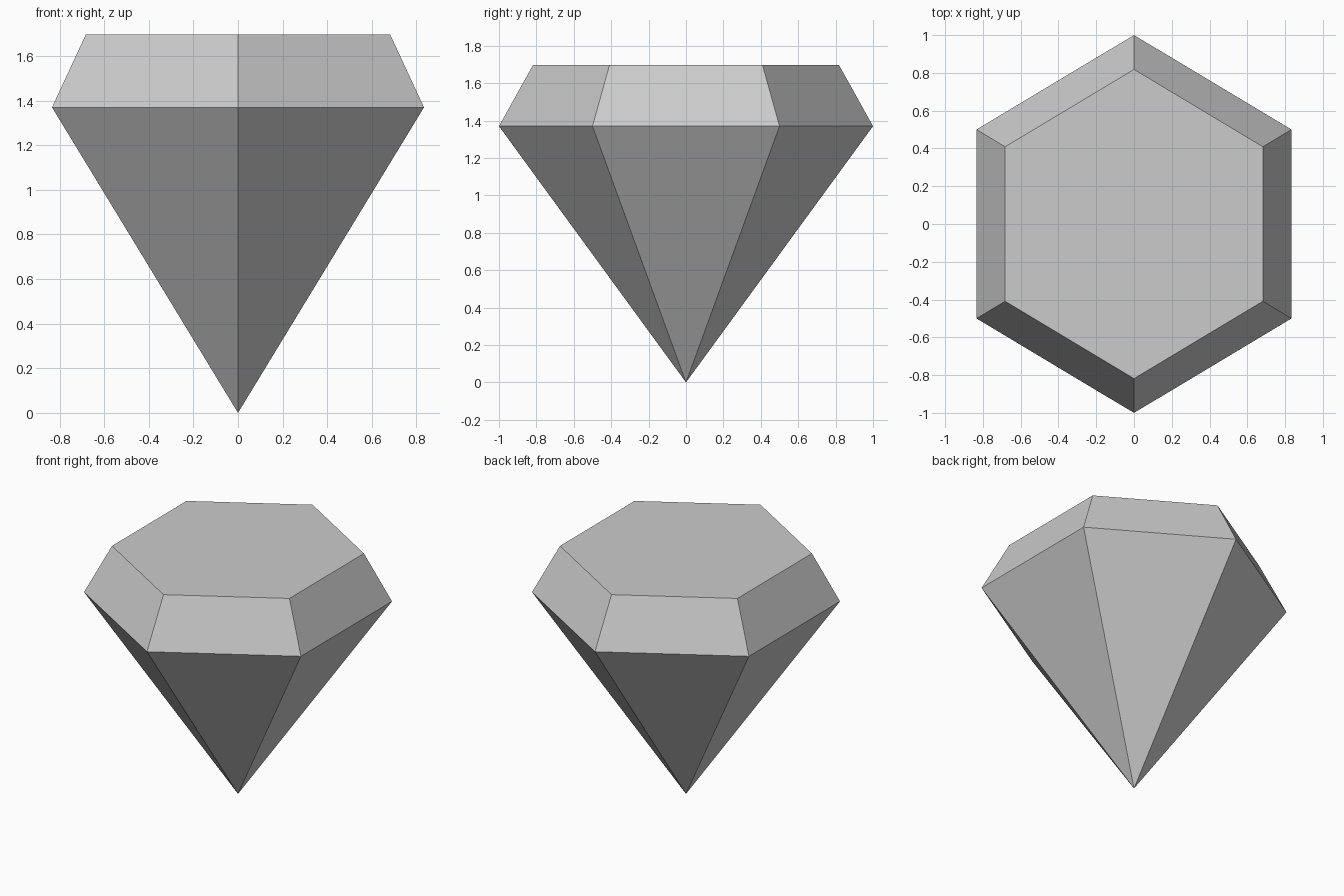
import bpy
import bmesh
from math import sin, cos, pi

cube = bpy.data.objects.get("Cube")
if cube:
    bpy.data.objects.remove(cube, do_unlink=True)

SIDES = 6
X_SCALE = 0.963   # outline is slightly narrower across x
GIRDLE_Z, TABLE_Z = 1.37, 1.697
TABLE_RADIUS = 0.818

# Plain grey stone
grey = bpy.data.materials.new("stone_grey")
grey.use_nodes = True
color = (0.6, 0.6, 0.6, 1)
grey.diffuse_color = color
grey.node_tree.nodes["Principled BSDF"].inputs["Base Color"].default_value = color


def ring(bm, radius, z):
    """Hexagonal ring with one corner facing the front."""
    angles = [-pi / 2 + 2 * pi * i / SIDES for i in range(SIDES)]
    return [bm.verts.new((X_SCALE * radius * cos(a), radius * sin(a), z))
            for a in angles]


bm = bmesh.new()
tip = bm.verts.new((0, 0, 0))
girdle = ring(bm, 1, GIRDLE_Z)
table = ring(bm, TABLE_RADIUS, TABLE_Z)

# Flat top, sloped crown facets and pointed lower facets
bm.faces.new(table)
for i in range(SIDES):
    j = (i + 1) % SIDES
    bm.faces.new((girdle[i], girdle[j], table[j], table[i]))
    bm.faces.new((tip, girdle[j], girdle[i]))
bmesh.ops.recalc_face_normals(bm, faces=bm.faces)

mesh = bpy.data.meshes.new("cut_gem")
bm.to_mesh(mesh)
bm.free()
mesh.materials.append(grey)
gem = bpy.data.objects.new("cut_gem", mesh)
bpy.context.collection.objects.link(gem)
